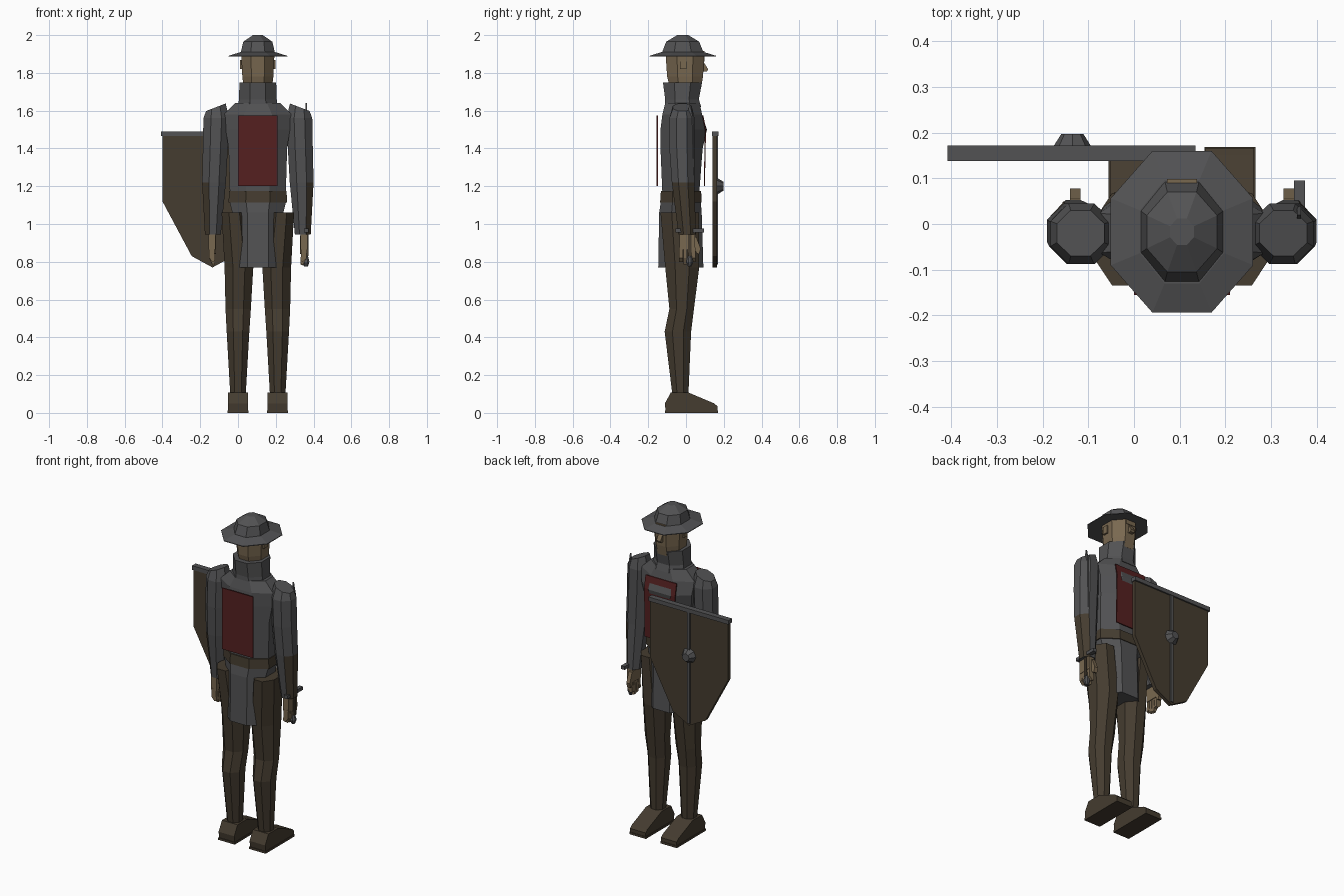
import bpy, bmesh, math

CX = 0.105  # body axis


def material(name, rgb):
    m = bpy.data.materials.new(name)
    m.diffuse_color = (*rgb, 1)
    return m


STEEL = material("dull steel", (0.085, 0.085, 0.088))
BROWN = material("dark leather", (0.059, 0.045, 0.029))
RED = material("dark red cloth", (0.09, 0.0145, 0.0145))
SKIN = material("skin", (0.19, 0.138, 0.08))


def finish(name, bm, mats, rule=None):
    bmesh.ops.recalc_face_normals(bm, faces=bm.faces)
    bm.normal_update()
    if rule:
        for f in bm.faces:
            f.material_index = int(rule(f))
    me = bpy.data.meshes.new(name)
    bm.to_mesh(me)
    bm.free()
    for m in mats:
        me.materials.append(m)
    ob = bpy.data.objects.new(name, me)
    bpy.context.collection.objects.link(ob)
    return ob


def loft(name, rings, mats, rule=None, tilt=0):
    """Eight-sided loft; each ring is z, centre x, half width, back y, front y.
    tilt raises one x side of the last ring."""
    bm = bmesh.new()
    loops = []
    for i, (z, cx, hx, y0, y1) in enumerate(rings):
        t = tilt if i == len(rings) - 1 else 0
        loop = []
        for k in range(8):
            a = math.radians(22.5 + 45 * k)
            u, v = math.cos(a) / 0.9239, math.sin(a) / 0.9239
            loop.append(bm.verts.new((cx + hx * u, (y0 + y1) / 2 + (y1 - y0) / 2 * v, z + t * u)))
        loops.append(loop)
    for a, b in zip(loops, loops[1:]):
        for k in range(8):
            bm.faces.new((a[k], a[(k + 1) % 8], b[(k + 1) % 8], b[k]))
    bm.faces.new(loops[0])
    bm.faces.new(loops[-1])
    return finish(name, bm, mats, rule)


def prism(name, pts, axis, a, b, mat):
    """Polygon extruded along x (points y,z) or y (points x,z)."""
    bm = bmesh.new()
    put = (lambda p, d: (d, p[0], p[1])) if axis == "x" else (lambda p, d: (p[0], d, p[1]))
    lo = [bm.verts.new(put(p, a)) for p in pts]
    hi = [bm.verts.new(put(p, b)) for p in pts]
    n = len(pts)
    for k in range(n):
        bm.faces.new((lo[k], lo[(k + 1) % n], hi[(k + 1) % n], hi[k]))
    bm.faces.new(lo)
    bm.faces.new(hi)
    return finish(name, bm, [mat])


def box(name, x0, x1, y0, y1, z0, z1, mat):
    return prism(name, [(y0, z0), (y1, z0), (y1, z1), (y0, z1)], "x", x0, x1, mat)


# Torso, belt and skirt
loft("torso", [(1.16, CX, 0.148, -0.125, 0.07), (1.4, CX, 0.155, -0.135, 0.088),
               (1.5, CX, 0.17, -0.135, 0.111), (1.58, CX, 0.18, -0.125, 0.085),
               (1.64, CX, 0.12, -0.11, 0.072)], [STEEL])
loft("belt", [(1.115, CX, 0.155, -0.137, 0.083), (1.175, CX, 0.152, -0.133, 0.08)], [BROWN])
loft("skirt", [(0.77, CX, 0.135, -0.147, 0.092), (1.06, CX, 0.135, -0.142, 0.083),
               (1.12, CX, 0.15, -0.133, 0.078)], [STEEL])

# Cloth panels on chest and back
prism("front_cloth", [(0.094, 1.2), (0.1, 1.2), (0.106, 1.5), (0.092, 1.575), (0.086, 1.575), (0.1, 1.5)],
      "x", 0.0, 0.21, RED)
box("back_cloth", 0.0, 0.21, -0.155, -0.149, 1.2, 1.575, RED)

# Head, mail collar and hat
loft("mail_collar", [(1.62, CX, 0.105, -0.112, 0.08), (1.66, CX, 0.1, -0.11, 0.068),
                     (1.75, CX, 0.097, -0.122, 0.085)], [STEEL])
loft("head", [(1.72, CX, 0.075, -0.085, 0.08), (1.78, CX, 0.082, -0.1, 0.09),
              (1.9, CX, 0.088, -0.108, 0.097)], [SKIN])
box("forehead", CX - 0.033, CX + 0.033, 0.06, 0.098, 1.86, 1.915, SKIN)
prism("nose", [(0.085, 1.87), (0.117, 1.82), (0.112, 1.808), (0.085, 1.808)],
      "x", CX - 0.014, CX + 0.014, SKIN)
loft("hat_brim", [(1.886, CX, 0.156, -0.194, 0.16), (1.89, CX, 0.156, -0.194, 0.16),
                  (1.91, CX, 0.092, -0.13, 0.096)], [STEEL])
loft("hat_crown", [(1.9, CX, 0.092, -0.13, 0.096), (1.965, CX, 0.077, -0.105, 0.07),
                   (2.0, CX, 0.026, -0.046, 0.012)], [STEEL])

# Paired parts
for s, side in ((-1, "left"), (1, "right")):
    def X(d, s=s):
        return CX + s * d

    box(side + "_ear", X(0.078), X(0.094), -0.032, 0.002, 1.82, 1.868, SKIN)

    # Arm with a leather guard on the outside of the forearm
    loft(side + "_arm", [(0.945, X(0.238), 0.042, -0.04, 0.052), (1.22, X(0.232), 0.063, -0.075, 0.045),
                         (1.4, X(0.225), 0.066, -0.088, 0.045), (1.56, X(0.22), 0.068, -0.088, 0.045),
                         (1.618, X(0.222), 0.052, -0.07, 0.03)], [STEEL, BROWN],
         rule=lambda f, s=s: f.calc_center_median().z < 1.25 and f.normal.x * s > 0.5, tilt=-0.02 * s)

    # Hand with fingers and thumb
    box(side + "_palm", X(0.225), X(0.262), -0.035, 0.048, 0.865, 0.955, SKIN)
    for i, low in enumerate((0.8, 0.785, 0.78, 0.8)):
        y = -0.036 + 0.022 * i
        prism(f"{side}_finger_{i + 1}",
              [(X(0.23), 0.875), (X(0.26), 0.875), (X(0.258), 0.82), (X(0.24), low), (X(0.226), low + 0.005)],
              "y", y, y + 0.019, SKIN)
    prism(side + "_thumb", [(0.03, 0.94), (0.055, 0.93), (0.078, 0.87), (0.07, 0.84), (0.056, 0.845), (0.04, 0.88)],
          "x", X(0.222), X(0.245), SKIN)

    # Leg and boot
    loft(side + "_leg", [(0.08, X(0.105), 0.04, -0.07, 0.012), (0.43, X(0.105), 0.06, -0.113, 0.027),
                         (0.55, X(0.104), 0.067, -0.088, 0.042), (0.77, X(0.1), 0.076, -0.11, 0.07),
                         (1.06, X(0.125), 0.067, -0.135, 0.068)], [BROWN])
    prism(side + "_boot", [(-0.108, 0.012), (-0.112, 0.05), (-0.08, 0.108), (0.012, 0.108), (0.15, 0.05),
                           (0.166, 0.035), (0.166, 0.012)], "x", X(0.052), X(0.158), BROWN)
    box(side + "_sole", X(0.049), X(0.161), -0.112, 0.169, 0.0, 0.013, BROWN)

# Upright sword carried against the right arm
prism("sword_blade", [(-0.005, 0.96), (0.045, 0.96), (0.038, 1.56), (0.02, 1.64), (0.002, 1.56)],
      "x", 0.357, 0.366, STEEL)
box("sword_guard", 0.35, 0.374, -0.055, 0.095, 0.955, 0.975, STEEL)
box("sword_grip", 0.352, 0.372, 0.01, 0.03, 0.83, 0.96, BROWN)
loft("sword_pommel", [(0.775, 0.36, 0.01, 0.01, 0.03), (0.8, 0.36, 0.018, 0.002, 0.038),
                      (0.83, 0.36, 0.011, 0.009, 0.031)], [STEEL])

# Shield with top rim, spine and boss
SX = -0.135
half = [(0.265, 1.47), (0.265, 1.12), (0.11, 0.83)]
outline = [(SX - d, z) for d, z in half] + [(SX, 0.77)] + [(SX + d, z) for d, z in reversed(half)]
prism("shield_board", outline, "y", 0.14, 0.163, BROWN)
box("shield_top_rim", SX - 0.273, SX + 0.27, 0.138, 0.172, 1.465, 1.49, STEEL)
box("shield_spine", SX - 0.009, SX + 0.009, 0.16, 0.17, 0.785, 1.47, STEEL)
bm = bmesh.new()
bmesh.ops.create_cone(bm, cap_ends=True, segments=8, radius1=0.046, radius2=0.024, depth=0.035)
boss = finish("shield_boss", bm, [STEEL])
boss.rotation_euler = (-math.pi / 2, 0, 0)
boss.location = (SX, 0.18, 1.2)
